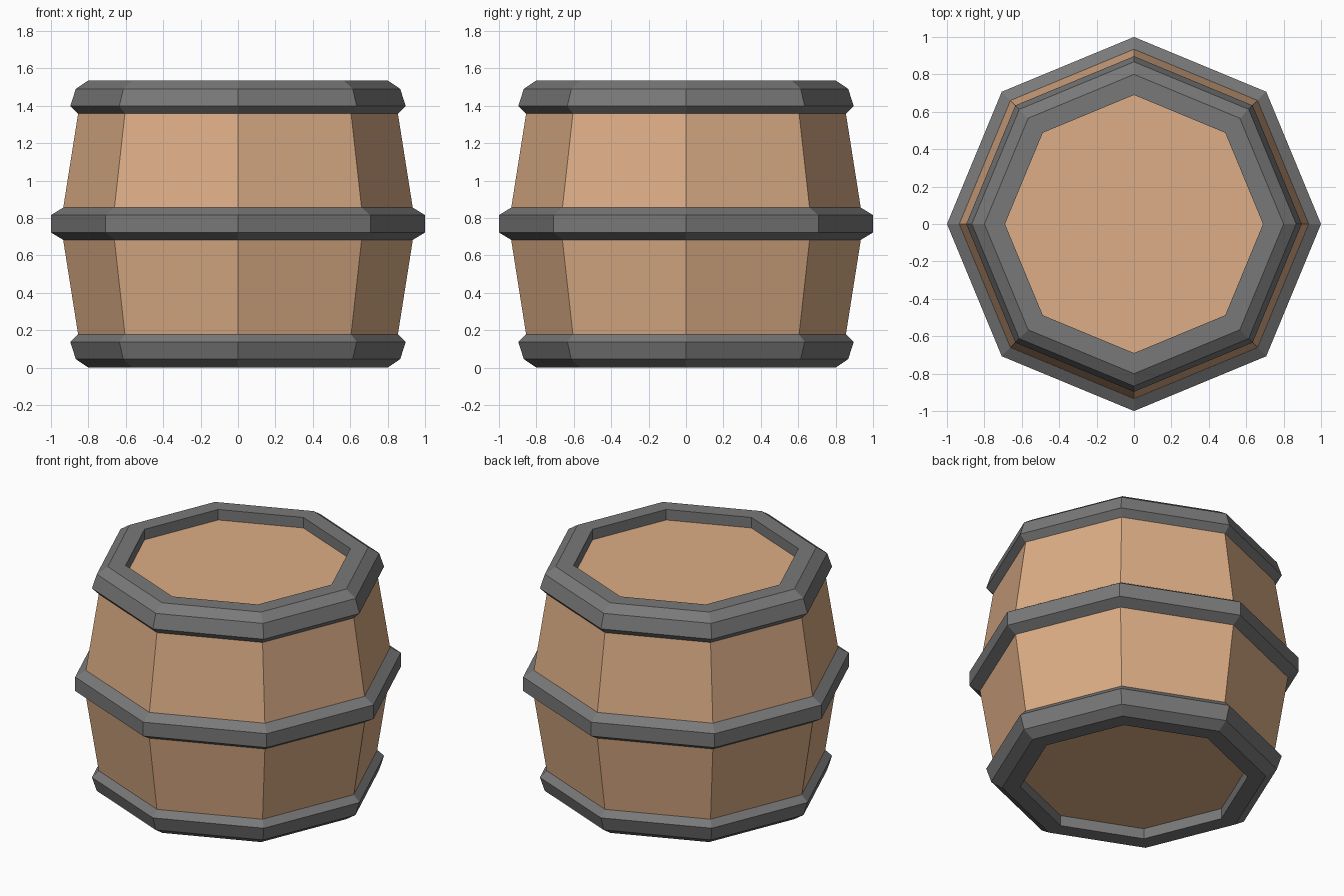
import bpy, bmesh
from math import cos, sin, pi

if "Cube" in bpy.data.objects:
    bpy.data.objects.remove(bpy.data.objects["Cube"])

SIDES = 8
HEIGHT = 1.535


def material(name, rgb):
    mat = bpy.data.materials.new(name)
    mat.diffuse_color = (*rgb, 1)
    mat.use_nodes = True
    mat.node_tree.nodes["Principled BSDF"].inputs["Base Color"].default_value = mat.diffuse_color
    return mat


def lathe(name, profile, mat, closed):
    """Revolve (radius, z) points into a flat-faced octagonal solid."""
    bm = bmesh.new()
    rings = [[bm.verts.new((r * cos(2 * pi * i / SIDES), r * sin(2 * pi * i / SIDES), z))
              for i in range(SIDES)] for r, z in profile]
    pairs = list(zip(rings, rings[1:]))
    if closed:
        pairs.append((rings[-1], rings[0]))
    else:
        bm.faces.new(rings[0])
        bm.faces.new(rings[-1])
    for a, b in pairs:
        for i in range(SIDES):
            j = (i + 1) % SIDES
            bm.faces.new((a[i], a[j], b[j], b[i]))
    bmesh.ops.recalc_face_normals(bm, faces=bm.faces)
    mesh = bpy.data.meshes.new(name)
    bm.to_mesh(mesh)
    bm.free()
    mesh.materials.append(mat)
    obj = bpy.data.objects.new(name, mesh)
    bpy.context.collection.objects.link(obj)
    return obj


wood = material("wood", (0.72, 0.42, 0.24))
iron = material("iron", (0.19, 0.19, 0.19))

# Bulging wooden body; its end caps are the recessed lids
mid = HEIGHT / 2
lathe("barrel_body", [(0.838, 0.07), (0.948, mid), (0.838, HEIGHT - 0.07)], wood, False)

# Hoop around the belly
lathe("middle_hoop", [(0.90, 0.683), (0.935, 0.683), (1.0, 0.722), (1.0, 0.815),
                      (0.935, 0.855), (0.90, 0.855)], iron, True)

# Bevelled end rims, mirrored top to bottom
rim = [(0.69, 0), (0.80, 0), (0.867, 0.045), (0.897, 0.137), (0.855, 0.178), (0.69, 0.12)]
lathe("bottom_rim", rim, iron, True)
lathe("top_rim", [(r, HEIGHT - z) for r, z in rim], iron, True)
